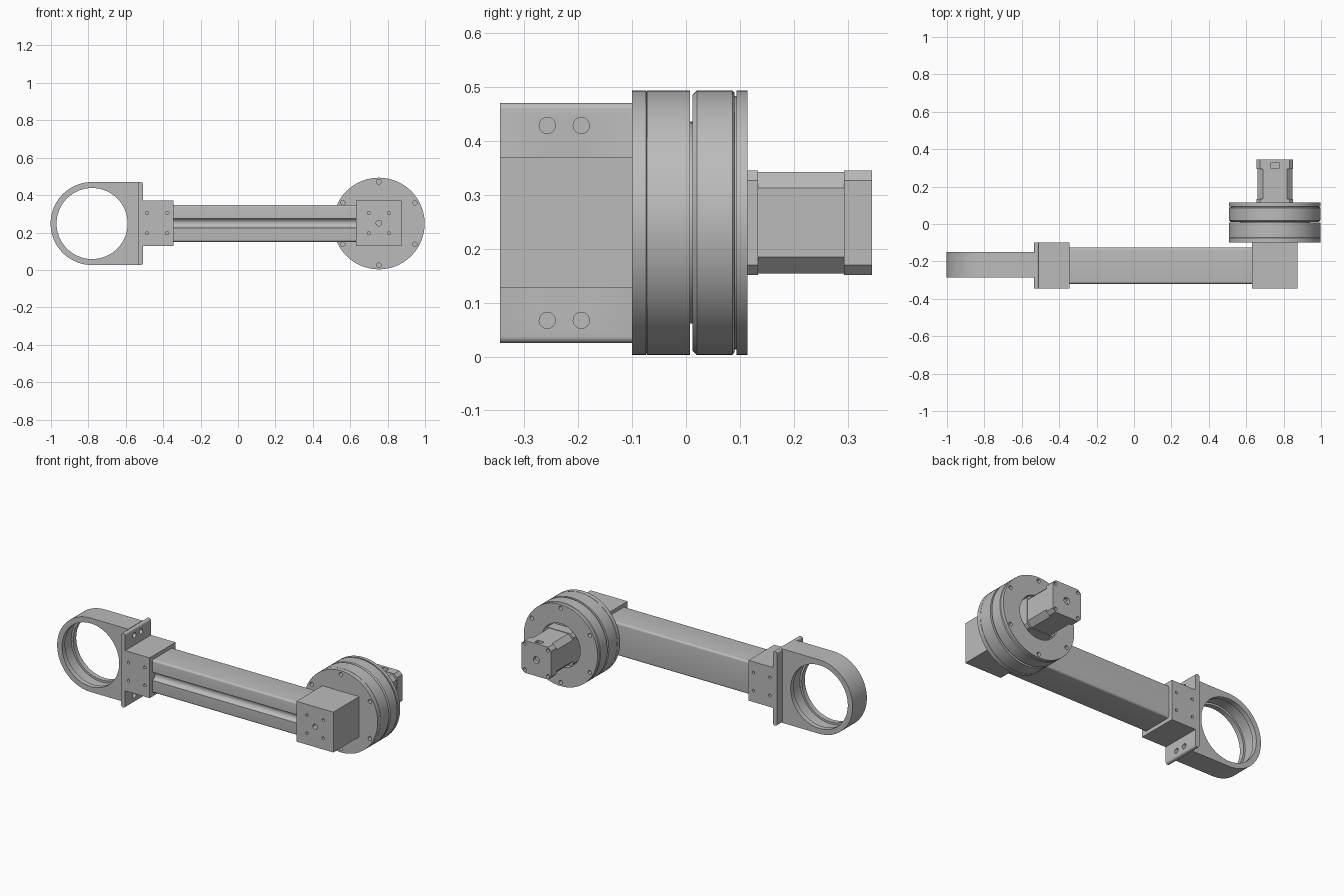
import bpy, bmesh
from math import cos, sin, pi, radians

if "Cube" in bpy.data.objects:
    bpy.data.objects.remove(bpy.data.objects["Cube"])

grey = bpy.data.materials.new("plain grey metal")
grey.use_nodes = True
grey.diffuse_color = (0.5, 0.5, 0.5, 1)
grey.node_tree.nodes["Principled BSDF"].inputs["Base Color"].default_value = (0.5, 0.5, 0.5, 1)


def place(axis, u, v, w):
    """Map a section point (u, v) at depth w along the given axis."""
    return {"x": (w, u, v), "y": (u, w, v), "z": (u, v, w)}[axis]


def loft(bm, rings):
    """Join equal rings of points into a closed solid."""
    rings = [[bm.verts.new(p) for p in ring] for ring in rings]
    n = len(rings[0])
    for a, b in zip(rings, rings[1:]):
        for i in range(n):
            j = (i + 1) % n
            bm.faces.new((a[i], a[j], b[j], b[i]))
    bm.faces.new(rings[0])
    bm.faces.new(rings[-1])


def prism(bm, axis, section, lo, hi):
    loft(bm, [[place(axis, u, v, w) for u, v in section] for w in (lo, hi)])


def lathe(bm, axis, centre, profile, sides=24):
    """Turn a (radius, depth) profile around an axis through centre."""
    turns = [2 * pi * i / sides for i in range(sides)]
    loft(bm, [[place(axis, centre[0] + r * cos(t), centre[1] + r * sin(t), w)
               for t in turns] for r, w in profile])


def finish(bm, name):
    bmesh.ops.recalc_face_normals(bm, faces=bm.faces)
    mesh = bpy.data.meshes.new(name)
    bm.to_mesh(mesh)
    bm.free()
    mesh.materials.append(grey)
    obj = bpy.data.objects.new(name, mesh)
    bpy.context.collection.objects.link(obj)
    return obj


def activate(obj):
    bpy.ops.object.select_all(action="DESELECT")
    obj.select_set(True)
    bpy.context.view_layer.objects.active = obj


def cut(obj, bm):
    """Subtract the solids in bm from the part."""
    cutter = finish(bm, "cutter")
    cutter.hide_render = True
    mod = obj.modifiers.new("cut", "BOOLEAN")
    mod.operation, mod.solver, mod.object = "DIFFERENCE", "EXACT", cutter
    activate(obj)
    bpy.ops.object.modifier_apply(modifier=mod.name)
    bpy.data.objects.remove(cutter)


def drill(bm, axis, points, radius, lo, hi):
    for p in points:
        lathe(bm, axis, p, [(radius, lo), (radius, hi)])


def box_section(u0, u1, v0, v1, r=0.0, steps=5):
    """Rectangle with corners rounded, or chamfered when steps is 1."""
    if r == 0:
        return [(u0, v0), (u1, v0), (u1, v1), (u0, v1)]
    corners = [(u1 - r, v1 - r), (u0 + r, v1 - r), (u0 + r, v0 + r), (u1 - r, v0 + r)]
    return [(u + r * cos(pi / 2 * (k + i / steps)), v + r * sin(pi / 2 * (k + i / steps)))
            for k, (u, v) in enumerate(corners) for i in range(steps + 1)]


def square(centre, d):
    return [(centre[0] + a * d, centre[1] + b * d) for a in (-1, 1) for b in (-1, 1)]


def part(name, axis, section, lo, hi):
    bm = bmesh.new()
    prism(bm, axis, section, lo, hi)
    return finish(bm, name)


hub = (0.753, 0.248)     # turntable axis
ring = (-0.78, 0.248)    # end ring axis
front, back = -0.345, -0.1

# Arm beam with a round channel along its front
beam = part("arm_beam", "x", box_section(-0.32, -0.125, 0.15, 0.348, 0.012), -0.36, 0.64)
bm = bmesh.new()
drill(bm, "x", [(-0.32, 0.25)], 0.025, -0.5, 0.8)
cut(beam, bm)

# Shoulder block with bolt holes
block = part("shoulder_block", "y", box_section(0.63, 0.875, 0.128, 0.37), front, back)
bm = bmesh.new()
drill(bm, "y", square((0.753, 0.25), 0.054), 0.008, front - 0.02, front + 0.04)
drill(bm, "y", [(0.753, 0.25)], 0.015, front - 0.02, front + 0.04)
cut(block, bm)

# Clamp around the other end of the beam
clamp = part("beam_clamp", "y", box_section(-0.515, -0.345, 0.128, 0.37), front, back)
bm = bmesh.new()
drill(bm, "y", square((-0.432, 0.25), 0.054), 0.008, front - 0.02, front + 0.04)
drill(bm, "y", square((-0.432, 0.25), 0.054), 0.008, back - 0.04, back + 0.02)
cut(clamp, bm)

# Mounting plate with two through holes in each tab
plate = part("mounting_plate", "y", box_section(-0.535, -0.508, 0.025, 0.47, 0.012), front, back)
bm = bmesh.new()
drill(bm, "x", [(y, z) for y in (-0.257, -0.194) for z in (0.067, 0.428)], 0.015, -0.6, -0.45)
cut(plate, bm)

# End ring: a half-round bracket bored out, with a groove inside the bore
arc = [(ring[0] + 0.222 * cos(pi / 2 + pi * i / 40), ring[1] + 0.222 * sin(pi / 2 + pi * i / 40))
       for i in range(41)]
bracket = part("end_ring", "y", arc + [(-0.53, 0.026), (-0.53, 0.47)], -0.285, -0.15)
bm = bmesh.new()
lathe(bm, "y", ring, [(0.19, -0.32), (0.19, -0.255), (0.202, -0.255),
                      (0.202, -0.18), (0.19, -0.18), (0.19, -0.12)], 72)
cut(bracket, bm)

# Turntable: grooved drum with a recess for the motor and six bolt holes per face
bm = bmesh.new()
lathe(bm, "y", hub, [(0.245, -0.1), (0.245, -0.074), (0.242, -0.073), (0.245, -0.072),
                     (0.245, 0.007), (0.187, 0.007), (0.187, 0.012), (0.237, 0.012),
                     (0.245, 0.02), (0.245, 0.086), (0.24, 0.09), (0.235, 0.09),
                     (0.235, 0.094), (0.245, 0.094), (0.245, 0.114), (0.13, 0.114),
                     (0.13, 0.07)], 72)
drum = finish(bm, "turntable_drum")
bolts = [(hub[0] + 0.223 * cos(pi / 2 + k * pi / 3), hub[1] + 0.223 * sin(pi / 2 + k * pi / 3))
         for k in range(6)]
bm = bmesh.new()
drill(bm, "y", bolts, 0.012, -0.12, -0.06)
drill(bm, "y", bolts, 0.012, 0.08, 0.13)
cut(drum, bm)


# Motor: chamfered body between two end caps
def motor_section(half, chamfer):
    return box_section(hub[0] - half, hub[0] + half, hub[1] - half, hub[1] + half, chamfer, 1)


part("motor_front_cap", "y", motor_section(0.097, 0.019), 0.065, 0.133)
part("motor_body", "y", motor_section(0.094, 0.03), 0.13, 0.296)
cap = part("motor_rear_cap", "y", motor_section(0.097, 0.019), 0.293, 0.345)
bm = bmesh.new()
drill(bm, "y", square(hub, 0.077), 0.01, 0.325, 0.37)
drill(bm, "y", [hub], 0.02, 0.325, 0.37)
prism(bm, "y", box_section(0.732, 0.774, 0.325, 0.37), 0.28, 0.33)
cut(cap, bm)

# Smooth the round surfaces, keep edges sharp
for obj in bpy.context.scene.objects:
    if obj.type == "MESH":
        activate(obj)
        bpy.ops.object.shade_smooth_by_angle(angle=radians(30))
